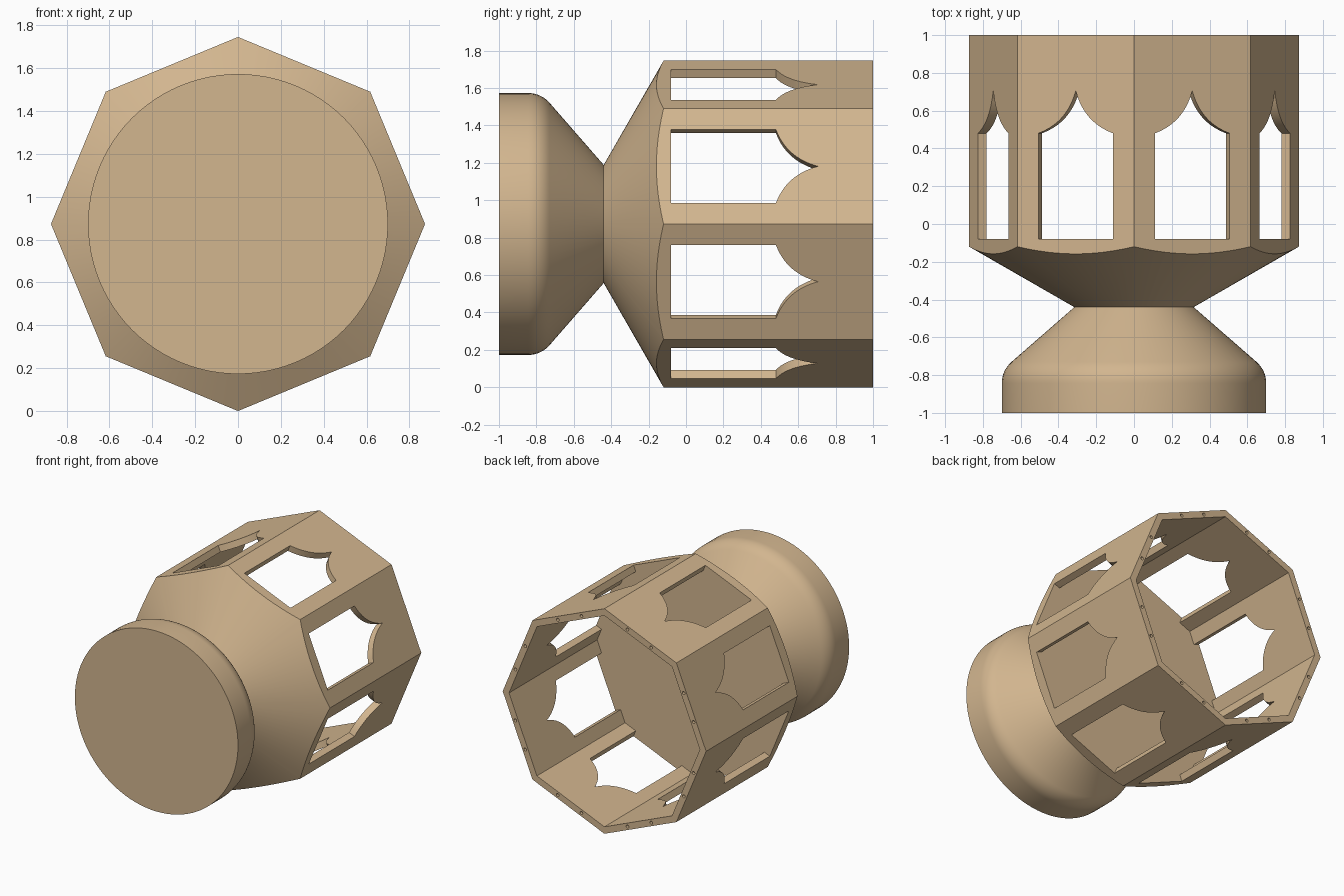
import bpy, bmesh, math
from mathutils import Matrix, Vector

if "Cube" in bpy.data.objects:
    bpy.data.objects.remove(bpy.data.objects["Cube"])

R = 0.873                                # octagon corner radius, also axis height
APOTHEM = R * math.cos(math.pi / 8)
WALL = 0.05
FLOOR = -0.08                            # inner floor and window sill

tan = bpy.data.materials.new("tan")
tan.diffuse_color = (0.645, 0.465, 0.275, 1)
tan.use_nodes = True
tan.node_tree.nodes["Principled BSDF"].inputs["Base Color"].default_value = tan.diffuse_color


def finish(name, bm):
    bmesh.ops.recalc_face_normals(bm, faces=bm.faces)
    me = bpy.data.meshes.new(name)
    bm.to_mesh(me)
    bm.free()
    me.materials.append(tan)
    ob = bpy.data.objects.new(name, me)
    bpy.context.collection.objects.link(ob)
    return ob


def prism(bm, points, depth):
    """Extrude a closed outline of 3D points along the depth vector."""
    face = bm.faces.new([bm.verts.new(p) for p in points])
    new = bmesh.ops.extrude_face_region(bm, geom=[face])["geom"]
    bmesh.ops.translate(bm, vec=depth, verts=[v for v in new if isinstance(v, bmesh.types.BMVert)])


def octagon(name, radius, y0, y1):
    bm = bmesh.new()
    ring = [(radius * math.cos(k * math.pi / 4), y0, R + radius * math.sin(k * math.pi / 4))
            for k in range(8)]
    prism(bm, ring, Vector((0, y1 - y0, 0)))
    return finish(name, bm)


def side_matrix(k):
    """Local x across the side, y along the axis, z outwards, for side k."""
    a = math.pi / 8 + k * math.pi / 4
    out = Vector((math.cos(a), 0, math.sin(a)))
    along = Vector((0, 1, 0))
    across = along.cross(out)
    m = Matrix((across, along, out)).transposed().to_4x4()
    return Matrix.Translation((0, 0, R)) @ m


def boolean(ob, cutter, operation):
    mod = ob.modifiers.new(cutter.name, 'BOOLEAN')
    mod.operation, mod.solver, mod.object = operation, 'EXACT', cutter
    bpy.context.view_layer.objects.active = ob
    bpy.ops.object.modifier_apply(modifier=mod.name)
    bpy.data.objects.remove(cutter)


# Turned body: drum base with rounded shoulder, neck, flaring cone
t, lean = 0.068, math.radians(48.8)
fillet = t / math.tan(lean / 2)
profile = [(0, -1), (0.7, -1)]
for i in range(9):
    a = lean * i / 8
    profile.append((0.7 - fillet * (1 - math.cos(a)), -0.775 - t + fillet * math.sin(a)))
profile += [(0.316, -0.44), (0.96, -0.07), (0.96, 1), (0, 1)]
bm = bmesh.new()
verts = [bm.verts.new((r, y, R)) for r, y in profile]
edges = [bm.edges.new(pair) for pair in zip(verts, verts[1:])]
bmesh.ops.spin(bm, geom=verts + edges, cent=(0, 0, R), axis=(0, 1, 0),
               angle=math.tau, steps=96, use_merge=True)
bmesh.ops.remove_doubles(bm, verts=bm.verts, dist=1e-5)
body = finish("lantern_body", bm)

# Trim to an octagon, then hollow it from the back
boolean(body, octagon("octagon_trim", R, -1.2, 1.0), 'INTERSECT')
boolean(body, octagon("hollow", (APOTHEM - WALL) / math.cos(math.pi / 8), FLOOR, 1.2), 'DIFFERENCE')

# Pointed windows, one per side, with inward-curving shoulders
HALF, SPRING, TIP = 0.214, 0.48, 0.705
start, end = Vector((HALF, SPRING)), Vector((0, TIP))
chord = end - start
inward = Vector((-chord.y, chord.x)).normalized()
sagitta = 0.13 * chord.length
arc = []
for i in range(11):
    s = i / 10
    arc.append(start + chord * s + inward * sagitta * 4 * s * (1 - s))
outline = [Vector((HALF, FLOOR))] + arc
outline += [Vector((-p.x, p.y)) for p in reversed(outline[:-1])]
bm = bmesh.new()
for k in range(8):
    m = side_matrix(k)
    prism(bm, [m @ Vector((p.x, p.y, 0.72)) for p in outline],
          m.to_3x3() @ Vector((0, 0, 0.2)))
boolean(body, finish("windows", bm), 'DIFFERENCE')

# Small peg holes in the back rim, two per side
bm = bmesh.new()
for k in range(8):
    m = side_matrix(k)
    for x in (-0.11, 0.11):
        ring = [m @ Vector((x + 0.012 * math.cos(j * math.pi / 6), 0.93,
                            APOTHEM - WALL / 2 + 0.012 * math.sin(j * math.pi / 6)))
                for j in range(12)]
        prism(bm, ring, Vector((0, 0.1, 0)))
boolean(body, finish("peg_holes", bm), 'DIFFERENCE')

# Smooth the turned surfaces, keep the corners crisp
bpy.ops.object.select_all(action='DESELECT')
body.select_set(True)
bpy.context.view_layer.objects.active = body
bpy.ops.object.shade_smooth_by_angle(angle=math.radians(25))
